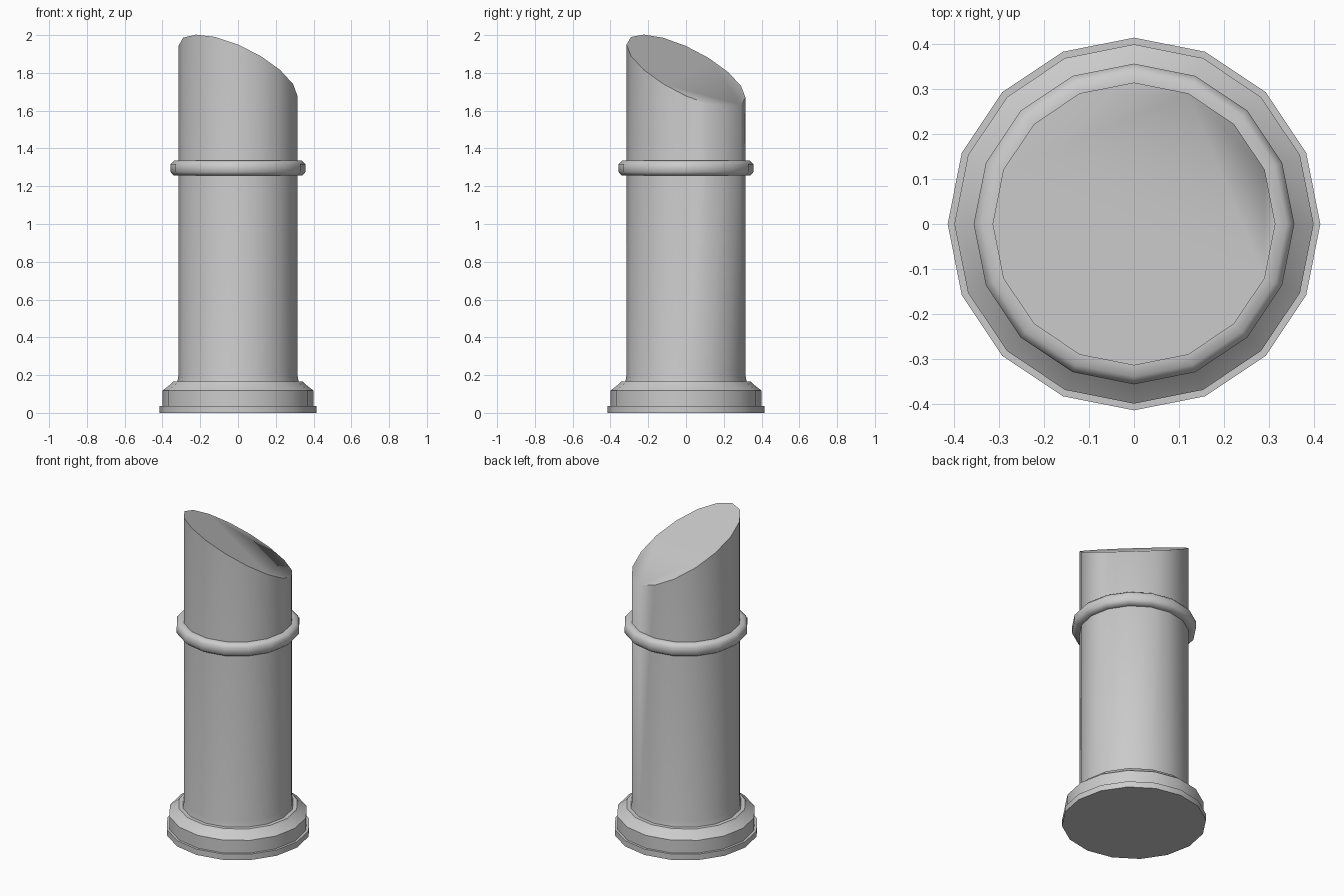
import bpy, bmesh, math

if "Cube" in bpy.data.objects:
    bpy.data.objects.remove(bpy.data.objects["Cube"])

SIDES = 16


def lathe(name, profile, smooth_angle, closed=False, top_height=None):
    """Revolve (radius, z) points, listed bottom to top, about the z axis."""
    bm = bmesh.new()
    rings = []
    for r, z in profile:
        ring = []
        for i in range(SIDES):
            a = 2 * math.pi * i / SIDES
            ring.append(bm.verts.new((r * math.cos(a), r * math.sin(a), z)))
        rings.append(ring)
    pairs = list(zip(rings, rings[1:]))
    if closed:
        pairs.append((rings[-1], rings[0]))
    else:
        bm.faces.new(rings[0][::-1])
        bm.faces.new(rings[-1])
    for lo, hi in pairs:
        for i in range(SIDES):
            j = (i + 1) % SIDES
            bm.faces.new((lo[i], lo[j], hi[j], hi[i]))
    if top_height:
        for v in rings[-1]:
            v.co.z = top_height(v.co.x, v.co.y)
    bmesh.ops.recalc_face_normals(bm, faces=bm.faces[:])
    mesh = bpy.data.meshes.new(name)
    bm.to_mesh(mesh)
    bm.free()
    obj = bpy.data.objects.new(name, mesh)
    bpy.context.collection.objects.link(obj)
    bpy.ops.object.select_all(action='DESELECT')
    obj.select_set(True)
    bpy.context.view_layer.objects.active = obj
    bpy.ops.object.shade_smooth_by_angle(angle=math.radians(smooth_angle))
    return obj


# Stepped foot with a bevelled shoulder
lathe("base", [(0.415, 0), (0.415, 0.037), (0.40, 0.037), (0.40, 0.118),
               (0.355, 0.153), (0.345, 0.165), (0.31, 0.165)], 30)

# Shaft, flared slightly at the foot and cut diagonally at the top
lathe("shaft", [(0.322, 0.16), (0.315, 0.20), (0.315, 1.5)], 60,
      top_height=lambda x, y: 1.81 - 0.42 * x - 0.445 * y)

# Rounded collar
lathe("collar", [(0.312, 1.257), (0.34, 1.257), (0.357, 1.275),
                 (0.357, 1.317), (0.34, 1.335), (0.312, 1.335)], 60, closed=True)
